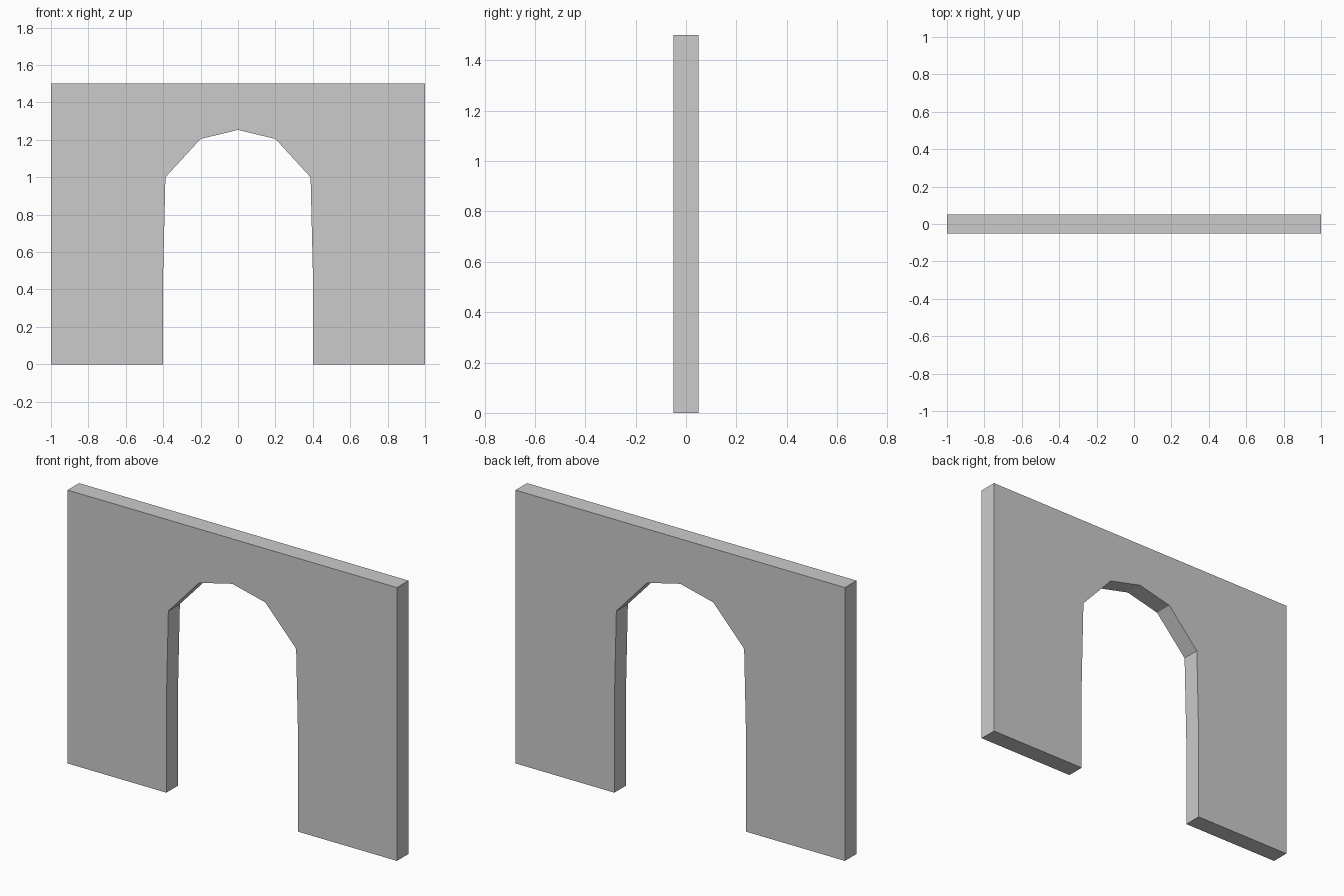
import bpy, bmesh

if "Cube" in bpy.data.objects:
    bpy.data.objects.remove(bpy.data.objects["Cube"])

HALF_WIDTH, HEIGHT, DEPTH = 1.0, 1.5, 0.1

# Right half of the doorway outline, from floor to just below the apex
jamb = [(0.4, 0), (0.4, 0.5), (0.388, 1.0), (0.2, 1.205)]
apex = [(0, 1.253)]
opening = jamb + apex + [(-x, z) for x, z in reversed(jamb)]
outline = opening + [(-HALF_WIDTH, 0), (-HALF_WIDTH, HEIGHT),
                     (HALF_WIDTH, HEIGHT), (HALF_WIDTH, 0)]

# Wall: the arch profile extruded through its thickness
bm = bmesh.new()
face = bm.faces.new([bm.verts.new((x, -DEPTH / 2, z)) for x, z in outline])
extruded = bmesh.ops.extrude_face_region(bm, geom=[face], use_keep_orig=True)
back = [v for v in extruded["geom"] if isinstance(v, bmesh.types.BMVert)]
bmesh.ops.translate(bm, verts=back, vec=(0, DEPTH, 0))
bmesh.ops.recalc_face_normals(bm, faces=bm.faces)

mesh = bpy.data.meshes.new("arched_wall")
bm.to_mesh(mesh)
bm.free()
wall = bpy.data.objects.new("arched_wall", mesh)
bpy.context.collection.objects.link(wall)
